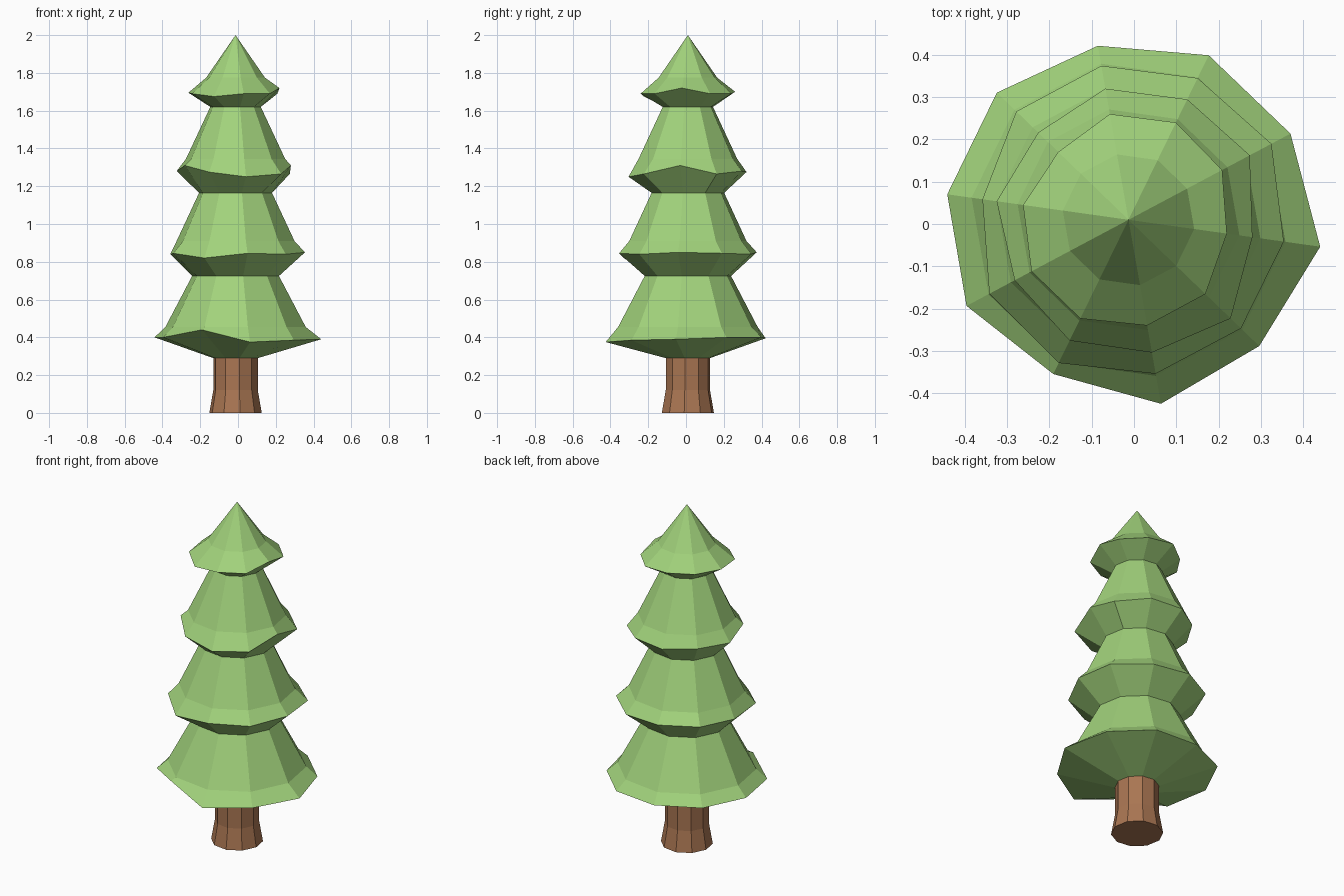
import bpy, math

if "Cube" in bpy.data.objects:
    bpy.data.objects.remove(bpy.data.objects["Cube"])

SIDES = 10
CX, CY = -0.013, 0.01


def material(name, color):
    m = bpy.data.materials.new(name)
    m.diffuse_color = color
    m.use_nodes = True
    m.node_tree.nodes["Principled BSDF"].inputs["Base Color"].default_value = m.diffuse_color
    return m


def ring(radii, heights):
    """One ten-sided ring; a single number means the same value all round."""
    pts = []
    for k in range(SIDES):
        a = math.radians(-224 + 36 * k)
        i = -k % SIDES  # tables run clockwise from the back
        r = radii[i] if isinstance(radii, list) else radii
        z = heights[i] if isinstance(heights, list) else heights
        pts.append((CX + r * math.cos(a - math.radians(36)),
                    CY + r * math.sin(a - math.radians(36)), z))
    return pts


def loft(name, rings, mat, base_cap=False, apex=None):
    verts = [p for r in rings for p in r]
    faces = []
    for j in range(len(rings) - 1):
        for k in range(SIDES):
            a, b = j * SIDES + k, j * SIDES + (k + 1) % SIDES
            faces.append((a, b, b + SIDES, a + SIDES))
    if base_cap:
        faces.append(tuple(reversed(range(SIDES))))
    if apex:
        top = (len(rings) - 1) * SIDES
        verts.append(apex)
        faces += [(top + k, top + (k + 1) % SIDES, len(verts) - 1) for k in range(SIDES)]
    mesh = bpy.data.meshes.new(name)
    mesh.from_pydata(verts, [], faces)
    mesh.materials.append(mat)
    mesh.update()
    obj = bpy.data.objects.new(name, mesh)
    bpy.context.collection.objects.link(obj)
    return obj


green = material("needles", (0.36, 0.65, 0.20, 1))
brown = material("bark", (0.40, 0.18, 0.085, 1))

# Trunk with a flared foot
loft("trunk", [ring(0.14, 0), ring(0.119, 0.12), ring(0.119, 0.29)], brown, base_cap=True)

# Tiers: neck (radius, z), uneven rim radii, rim heights, shoulder (radius, z)
tiers = [
    ((0.119, 0.29),
     [.418, .433, .434, .458, .430, .442, .406, .434, .433, .433],
     [.395, .40, .40, .39, .385, .375, .44, .40, .40, .40], (0.375, 0.455)),
    ((0.232, 0.725),
     [.370, .373, .383, .371, .370, .370, .377, .373, .349, .369],
     [.85, .84, .845, .85, .84, .845, .82, .845, .84, .85], (0.315, 0.91)),
    ((0.195, 1.165),
     [.315, .317, .325, .296, .336, .319, .318, .305, .315, .297],
     [1.275, 1.28, 1.265, 1.31, 1.265, 1.25, 1.275, 1.31, 1.28, 1.28], (0.265, 1.345)),
    ((0.135, 1.62),
     [.254, .256, .251, .235, .253, .254, .260, .260, .252, .231],
     [1.70, 1.69, 1.69, 1.72, 1.69, 1.69, 1.675, 1.69, 1.695, 1.69], (0.157, 1.775)),
]

# Foliage: one stepped skin ending in a point
rings = []
for neck, radii, heights, shoulder in tiers:
    rings += [ring(*neck), ring(radii, heights), ring(*shoulder)]
loft("foliage", rings, green, apex=(CX, CY, 2.0))
